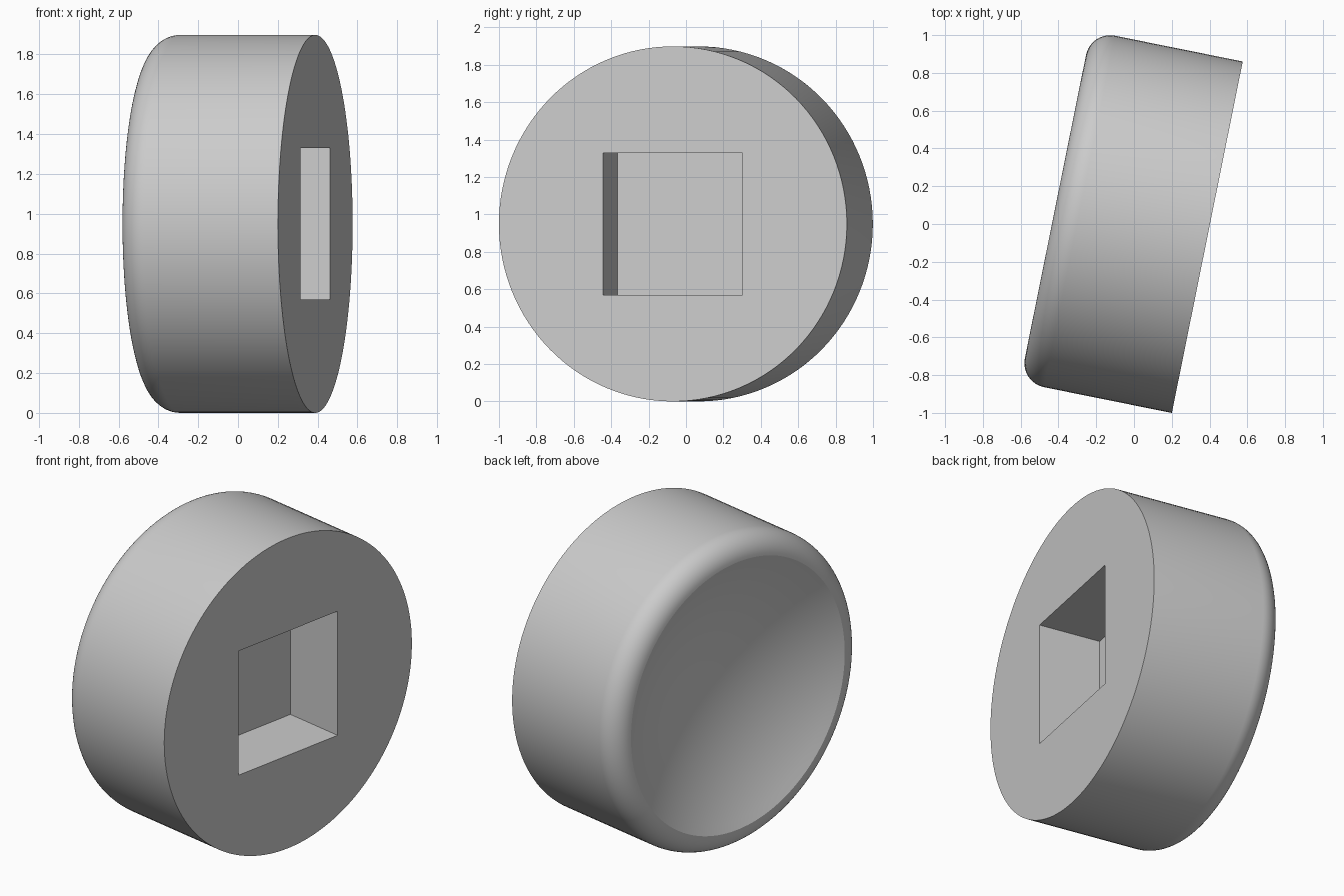
import bpy, bmesh, math
from mathutils import Vector, Matrix

cube = bpy.data.objects.get("Cube")
if cube:
    bpy.data.objects.remove(cube, do_unlink=True)

RADIUS, DEPTH, FILLET = 0.949, 0.82, 0.13
DISH, POCKET, POCKET_DEPTH = 0.2, 0.76, 0.38
SEGMENTS = 128

grey = bpy.data.materials.new("plain_grey")
grey.use_nodes = True
colour = (0.6, 0.6, 0.6, 1)
grey.diffuse_color = colour
grey.node_tree.nodes["Principled BSDF"].inputs["Base Color"].default_value = colour


def add_object(name, bm):
    bmesh.ops.recalc_face_normals(bm, faces=bm.faces)
    mesh = bpy.data.meshes.new(name)
    bm.to_mesh(mesh)
    bm.free()
    obj = bpy.data.objects.new(name, mesh)
    bpy.context.collection.objects.link(obj)
    mesh.materials.append(grey)
    return obj


# Half profile (x along the axis, z outwards): straight side, rounded rim, hollow dish
profile = [(0, RADIUS)]
rim = RADIUS - FILLET
for i in range(13):
    a = math.radians(90 * i / 12)
    profile.append((-DEPTH + FILLET - FILLET * math.sin(a), rim + FILLET * math.cos(a)))
sphere = (rim ** 2 + DISH ** 2) / (2 * DISH)
edge_angle = math.asin(rim / sphere)
for i in range(1, 17):
    a = edge_angle * (1 - i / 16)
    profile.append((-DEPTH + DISH - sphere * (1 - math.cos(a)), sphere * math.sin(a)))

# Turned body with one flat end
bm = bmesh.new()
verts = [bm.verts.new((x, 0, r)) for x, r in profile]
edges = [bm.edges.new(pair) for pair in zip(verts, verts[1:])]
bmesh.ops.spin(bm, geom=verts + edges, cent=(0, 0, 0), axis=(1, 0, 0),
               angle=math.tau, steps=SEGMENTS, use_duplicate=False)
bmesh.ops.remove_doubles(bm, verts=bm.verts, dist=0.0005)
bmesh.ops.holes_fill(bm, edges=[e for e in bm.edges if e.is_boundary], sides=0)
body = add_object("cap_body", bm)

# Square pocket cut into the flat end
bm = bmesh.new()
bmesh.ops.create_cube(bm, size=1, matrix=Matrix.Diagonal((2 * POCKET_DEPTH, POCKET, POCKET, 1)))
cutter = add_object("pocket_cutter", bm)
cutter.hide_render = True
cut = body.modifiers.new("pocket", 'BOOLEAN')
cut.operation = 'DIFFERENCE'
cut.solver = 'EXACT'
cut.object = cutter
bpy.context.view_layer.objects.active = body
body.select_set(True)
cutter.select_set(False)
bpy.ops.object.modifier_apply(modifier=cut.name)
bpy.data.objects.remove(cutter, do_unlink=True)

bpy.ops.object.shade_smooth_by_angle(angle=math.radians(15))

# Turn the axis slightly and rest the body on the ground
body.location = Vector((0.388, -0.07, RADIUS))
body.rotation_euler = (0, 0, math.radians(-11.4))
